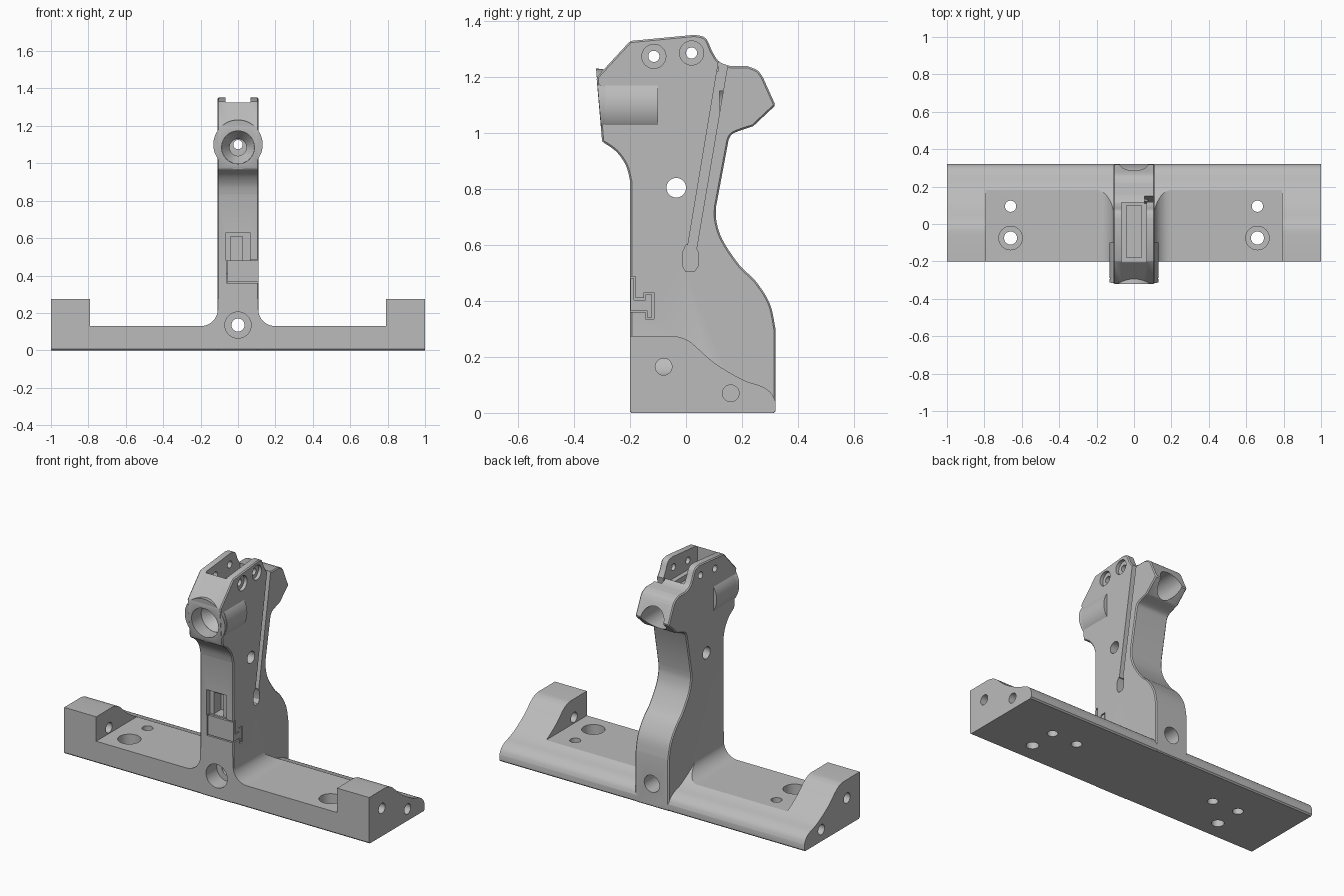
import bpy, bmesh
from math import sin, cos, pi, radians
from mathutils import Vector

cube = bpy.data.objects.get("Cube")
if cube:
    bpy.data.objects.remove(cube, do_unlink=True)

GREY = (0.5, 0.5, 0.5, 1)
mat = bpy.data.materials.new("plain_grey")
mat.use_nodes = True
mat.diffuse_color = GREY
bsdf = next(n for n in mat.node_tree.nodes if n.type == "BSDF_PRINCIPLED")
bsdf.inputs["Base Color"].default_value = GREY


def prism(name, pts, lo, hi, axis="x", end=None):
    """Extrude a 2D outline along an axis, optionally ending in another outline."""
    def place(p, t):
        u, v = p
        return {"x": (t, u, v), "y": (u, t, v), "z": (u, v, t)}[axis]
    bm = bmesh.new()
    a = [bm.verts.new(place(p, lo)) for p in pts]
    b = [bm.verts.new(place(p, hi)) for p in (end or pts)]
    bm.faces.new(a)
    bm.faces.new(b[::-1])
    for i in range(len(a)):
        bm.faces.new((a[i - 1], a[i], b[i], b[i - 1]))
    bmesh.ops.recalc_face_normals(bm, faces=bm.faces)
    me = bpy.data.meshes.new(name)
    bm.to_mesh(me)
    bm.free()
    me.materials.append(mat)
    ob = bpy.data.objects.new(name, me)
    bpy.context.collection.objects.link(ob)
    return ob


def disc(u, v, r, n=32):
    return [(u + r * cos(2 * pi * i / n), v + r * sin(2 * pi * i / n)) for i in range(n)]


def rect(u0, u1, v0, v1):
    return [(u0, v0), (u1, v0), (u1, v1), (u0, v1)]


def curve(pts, n=5):
    """Smooth run of points through a few guide points."""
    p = [Vector(q) for q in [pts[0]] + pts + [pts[-1]]]
    out = []
    for i in range(1, len(p) - 2):
        a, b, c, d = p[i - 1:i + 3]
        for k in range(n):
            t = k / n
            q = (2 * b + (c - a) * t + (2 * a - 5 * b + 4 * c - d) * t**2
                 + (3 * b - a - 3 * c + d) * t**3) / 2
            out.append(tuple(q))
    return out + [pts[-1]]


def apply(ob, mod):
    bpy.context.view_layer.objects.active = ob
    bpy.ops.object.modifier_apply(modifier=mod.name)


def combine(ob, tool, op="DIFFERENCE"):
    mod = ob.modifiers.new("bool", "BOOLEAN")
    mod.operation, mod.solver, mod.object = op, "EXACT", tool
    apply(ob, mod)
    bpy.data.objects.remove(tool, do_unlink=True)


def cut(pts, lo, hi, axis="x", end=None):
    combine(body, prism("cutter", pts, lo, hi, axis, end))


# Base: one sloped section, hollowed between the end blocks and the column
slope = curve([(0.32, 0.04), (0.305, 0.07), (0.27, 0.095), (0.2, 0.12),
               (0.1, 0.18), (0.02, 0.25), (-0.02, 0.27), (-0.05, 0.275)])
body = prism("stand_body", [(-0.192, 0), (0.312, 0), (0.32, 0.008)] + slope
             + [(-0.2, 0.275), (-0.2, 0.008)], -1, 1)
for s in (-1, 1):
    fillet = [(s * (0.198 - 0.09 * cos(t * pi / 20)), 0.22 - 0.09 * sin(t * pi / 20))
              for t in range(11)]
    cut([(s * 0.108, 0.5)] + fillet + [(s * 0.79, 0.13), (s * 0.79, 0.5)], -0.5, 0.5, "y")

# Column and head: side profile with softened edges
neck = curve([(-0.2, 0.83), (-0.215, 0.885), (-0.25, 0.935), (-0.3, 0.97)])
crest = curve([(0.03, 1.352), (0.07, 1.34), (0.095, 1.29), (0.12, 1.255), (0.16, 1.24)])
brow = curve([(0.22, 1.24), (0.255, 1.225), (0.275, 1.2)])
chin = curve([(0.24, 1.025), (0.17, 1.0), (0.152, 0.975)])
back = curve([(0.108, 0.74), (0.108, 0.69), (0.13, 0.62), (0.19, 0.53), (0.25, 0.47),
              (0.3, 0.39), (0.32, 0.3)])
column = prism("column", [(-0.2, 0)] + neck + [(-0.32, 1.2), (-0.2, 1.33)] + crest + brow
               + [(0.32, 1.1)] + chin + back + [(0.32, 0)], -0.11, 0.11)
bevel = column.modifiers.new("soft_edges", "BEVEL")
bevel.width, bevel.segments, bevel.angle_limit = 0.006, 1, radians(40)
apply(column, bevel)
combine(body, column, "UNION")

# Round boss on the front of the head, its face following the tilted front
boss = prism("boss", disc(0, 1.1, 0.132, 48), -0.31, -0.08, "y", disc(0, 1.1, 0.1, 48))
for v in boss.data.vertices:
    if v.co.y < -0.2:
        v.co.y = -0.319 + (1.2 - v.co.z) * 0.087
    else:
        v.co.y = -0.08
combine(body, boss, "UNION")
collar = prism("boss_collar", disc(0, 1.1, 0.131, 48), -0.29, -0.1, "y")
combine(body, collar, "UNION")

# Stepped bore through the head
cut(disc(0, 1.085, 0.088), -0.4, -0.22, "y")
cut(disc(0, 1.085, 0.088), -0.221, -0.16, "y", disc(0, 1.085, 0.045))
cut(disc(0, 1.085, 0.045), -0.161, -0.02, "y")
cut(disc(0, 1.1, 0.025), -0.03, 0.2, "y")
cut(disc(0, 1.1, 0.075), 0.12, 0.4, "y")

# Fork slot in the top, with a narrower channel below
cut(rect(-0.068, 0.068, -0.205, 0.115), 1.22, 1.5, "z")
cut(rect(-0.04, 0.04, -0.18, 0.1), 1.19, 1.3, "z")

# Pin holes, countersunk on the left side
for y, z in ((-0.115, 1.275), (0.02, 1.287)):
    cut(disc(y, z, 0.02), -0.2, 0.2)
    cut(disc(y, z, 0.043), 0.09, 0.2)

# Cross hole, long side groove and its pocket
cut(disc(-0.035, 0.805, 0.035), -0.2, 0.2)
cut([(0.005, 0.59), (0.038, 0.59), (0.155, 1.28), (0.12, 1.28)], 0.055, 0.2)
cut([(-0.012, 0.525), (0, 0.505), (0.03, 0.505), (0.043, 0.525),
     (0.043, 0.575), (0.03, 0.6), (0, 0.6), (-0.012, 0.575)], 0.05, 0.2)

# Front window, and the keyed slot that holds the insert


def key(front, g):
    return [(front, 0.36 + g), (-0.145 + g, 0.36 + g), (-0.145 + g, 0.335 + g),
            (-0.115 - g, 0.335 + g), (-0.115 - g, 0.43 - g), (-0.15 + g, 0.43 - g),
            (-0.15 + g, 0.41 - g), (-0.18 - g, 0.41 - g), (-0.18 - g, 0.487 - g),
            (front, 0.487 - g)]


cut(rect(-0.065, 0.065, 0.48, 0.63), -0.3, -0.17, "y")
cut(rect(-0.04, 0.025, 0.481, 0.61), -0.3, -0.1, "y")
cut(key(-0.3, 0), -0.062, 0.2)
insert = prism("keyed_insert", key(-0.199, 0.006), -0.056, 0.109)

# Lengthwise bolt hole at the foot of the column
cut(disc(0, 0.135, 0.035), -0.5, 0.5, "y")
cut(disc(0, 0.135, 0.07), -0.3, -0.1, "y")
cut(disc(0, 0.135, 0.05), 0.2, 0.5, "y")

# Mounting holes in the base and end blocks
for s in (-1, 1):
    cut(disc(s * 0.66, -0.075, 0.035), -0.1, 0.3, "z")
    cut(disc(s * 0.66, -0.075, 0.063), 0.07, 0.3, "z")
    cut(disc(s * 0.66, 0.095, 0.03), -0.1, 0.3, "z")
    cut(disc(s * 0.485, 0.09, 0.03), -0.1, 0.08, "z")
    cut(disc(-0.08, 0.165, 0.03), s * 0.7, s * 1.1)
    cut(disc(0.16, 0.07, 0.03), s * 0.82, s * 1.1)

# Smooth the rounded surfaces, keep the machined edges crisp
bpy.ops.object.select_all(action="DESELECT")
body.select_set(True)
bpy.context.view_layer.objects.active = body
bpy.ops.object.shade_smooth_by_angle(angle=radians(28))
